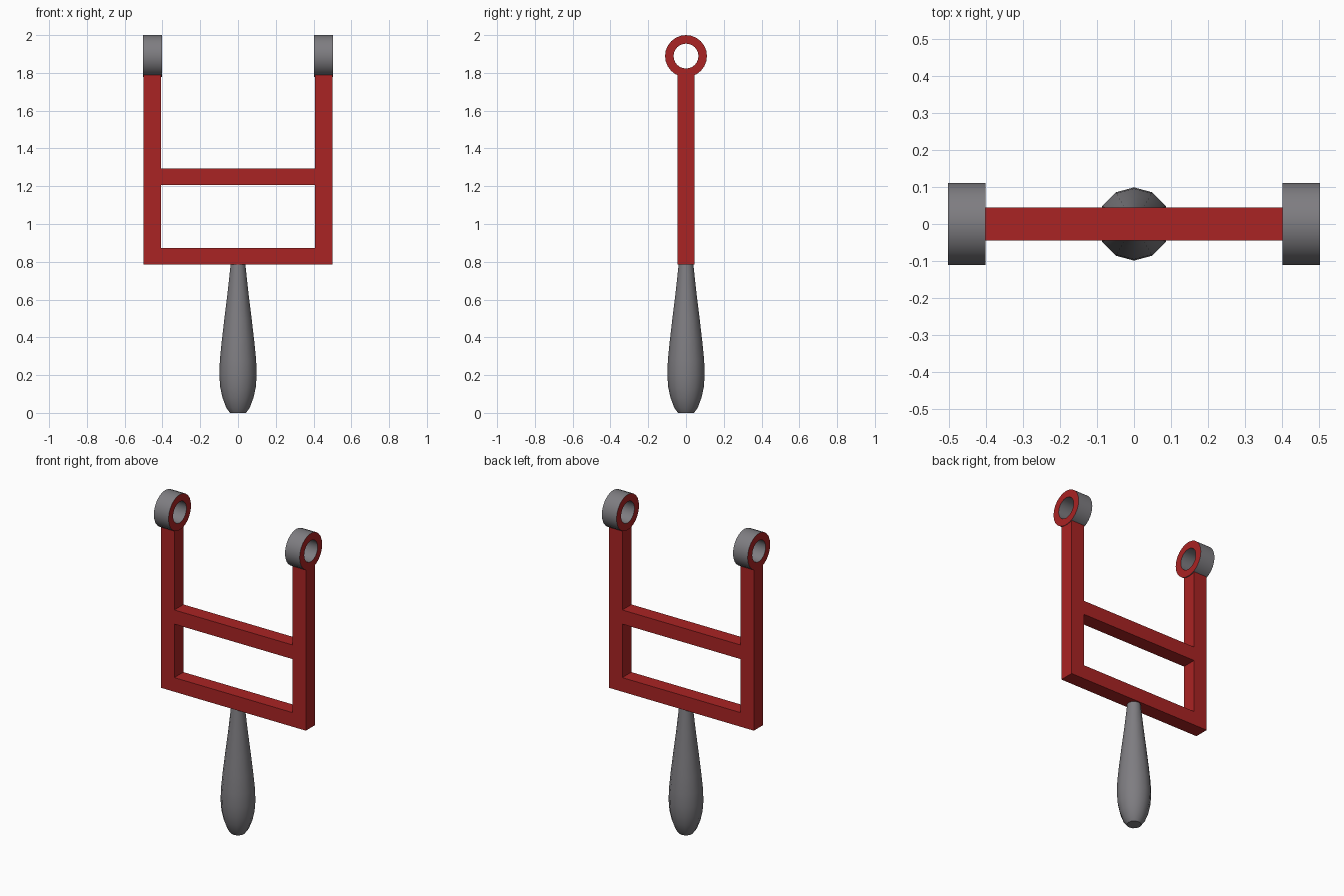
import bpy, bmesh, math

if "Cube" in bpy.data.objects:
    bpy.data.objects.remove(bpy.data.objects["Cube"])


def material(name, rgb):
    m = bpy.data.materials.new(name)
    m.diffuse_color = (*rgb, 1)
    m.use_nodes = True
    m.node_tree.nodes["Principled BSDF"].inputs["Base Color"].default_value = m.diffuse_color
    return m


red = material("red_paint", (0.40, 0.017, 0.017))
grey = material("grey_metal", (0.21, 0.205, 0.22))


def finish(name, bm, mats, smooth=None):
    bmesh.ops.remove_doubles(bm, verts=bm.verts[:], dist=1e-5)
    bmesh.ops.recalc_face_normals(bm, faces=bm.faces[:])
    me = bpy.data.meshes.new(name)
    bm.to_mesh(me)
    bm.free()
    ob = bpy.data.objects.new(name, me)
    bpy.context.collection.objects.link(ob)
    for m in mats:
        me.materials.append(m)
    if smooth:
        bpy.ops.object.select_all(action='DESELECT')
        ob.select_set(True)
        bpy.context.view_layer.objects.active = ob
        bpy.ops.object.shade_smooth_by_angle(angle=math.radians(smooth))
    return ob


# Frame: two uprights and two cross bars, as grid cells extruded in depth
xs = (-0.5, -0.408, 0.408, 0.5)
zs = (0.785, 0.873, 1.207, 1.295, 1.792)
bm = bmesh.new()
v = [[bm.verts.new((x, -0.045, z)) for z in zs] for x in xs]
for i in range(3):
    for k in range(4):
        if i != 1 or k in (0, 2):
            bm.faces.new((v[i][k], v[i + 1][k], v[i + 1][k + 1], v[i][k + 1]))
geo = bmesh.ops.extrude_face_region(bm, geom=bm.faces[:], use_keep_orig=True)["geom"]
for g in geo:
    if isinstance(g, bmesh.types.BMVert):
        g.co.y = 0.045
finish("forked_frame", bm, [red])


def lathe(bm, rings, n, closed):
    """rings: lists of n verts; bridge neighbours"""
    pairs = list(zip(rings, rings[1:]))
    if closed:
        pairs.append((rings[-1], rings[0]))
    for a, b in pairs:
        for i in range(n):
            j = (i + 1) % n
            bm.faces.new((a[i], a[j], b[j], b[i]))


# Rings on top of the uprights: grey rims, red side faces
N = 24
for side, name in ((-1, "left_ring"), (1, "right_ring")):
    bm = bmesh.new()
    rings = []
    for r, x in ((0.111, 0.402), (0.111, 0.503), (0.066, 0.503), (0.066, 0.402)):
        rings.append([bm.verts.new((side * x, r * math.sin(math.tau * i / N),
                                    1.889 + r * math.cos(math.tau * i / N))) for i in range(N)])
    lathe(bm, rings, N, True)
    bm.normal_update()
    for f in bm.faces:
        f.material_index = 0 if abs(f.normal.x) > 0.5 else 1
    finish(name, bm, [red, grey], 40)

# Handle: twelve-sided turned grip
profile = ((0.042, 0.0), (0.062, 0.027), (0.082, 0.08), (0.094, 0.135), (0.099, 0.2),
           (0.096, 0.28), (0.086, 0.38), (0.072, 0.5), (0.056, 0.63), (0.045, 0.73), (0.039, 0.786))
S = 12
bm = bmesh.new()
rings = [[bm.verts.new((r * math.cos(math.tau * i / S), r * math.sin(math.tau * i / S), z))
          for i in range(S)] for r, z in profile]
lathe(bm, rings, S, False)
bm.faces.new(rings[0])
bm.faces.new(rings[-1])
finish("handle", bm, [grey], 40)
